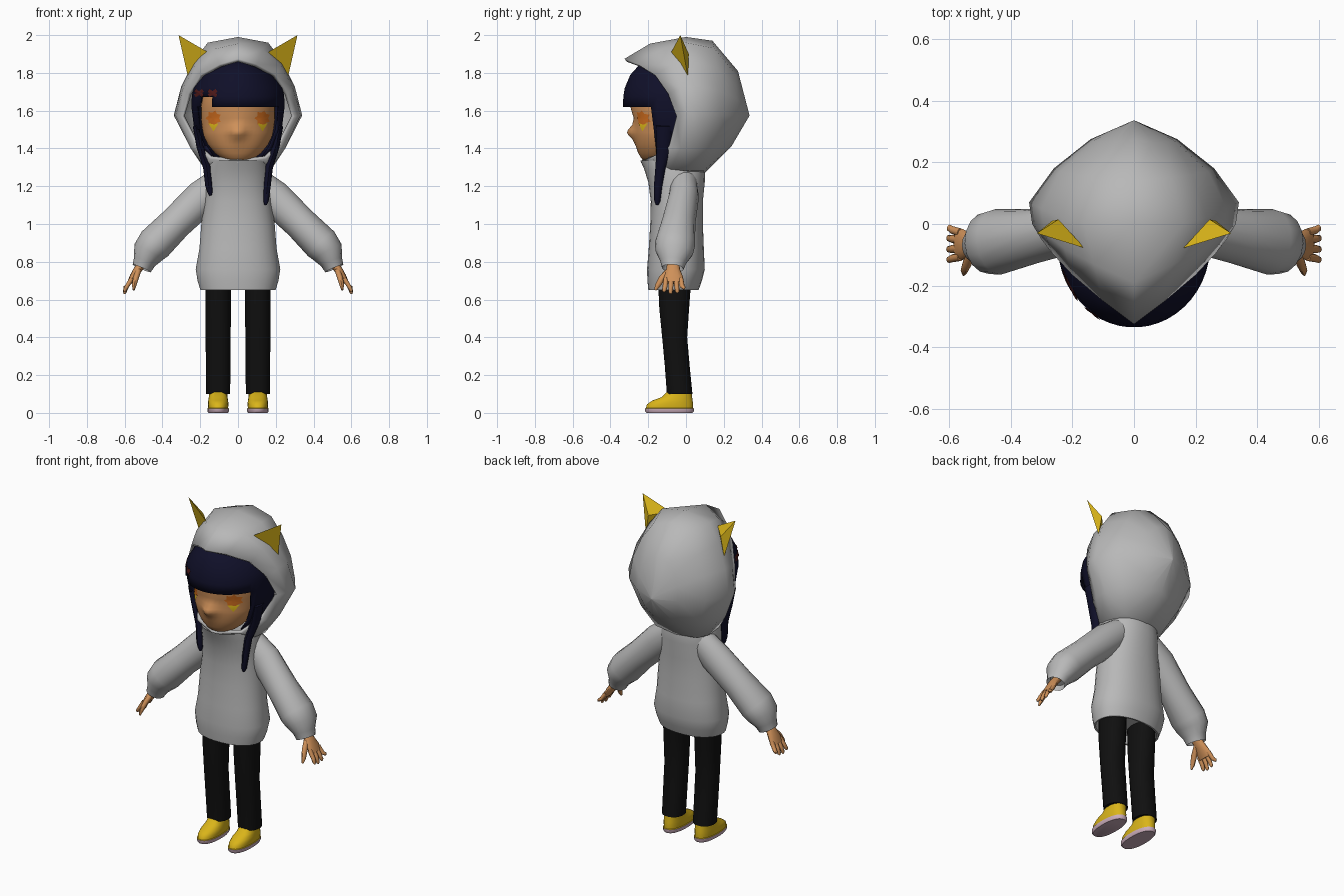
import bpy, bmesh, math
from mathutils import Vector
from mathutils.bvhtree import BVHTree

if "Cube" in bpy.data.objects:
    bpy.data.objects.remove(bpy.data.objects["Cube"])


def mat(name, r, g, b):
    m = bpy.data.materials.new(name)
    m.diffuse_color = (r, g, b, 1)
    m.use_nodes = True
    m.node_tree.nodes["Principled BSDF"].inputs["Base Color"].default_value = m.diffuse_color
    return m


GREY = mat("hoodie grey", .48, .48, .48)
SKIN = mat("skin tan", .62, .28, .10)
HAIR = mat("hair navy", .005, .005, .022)
BLACK = mat("trouser black", .005, .005, .005)
YELLOW = mat("yellow", .70, .46, .01)
PINK = mat("sole pink", .60, .42, .50)
ORANGE = mat("eye orange", .70, .17, .015)
RED = mat("clip red", .08, .01, .01)


def finish(bm, name, mats, mirror=False, thick=0, angle=50):
    bmesh.ops.recalc_face_normals(bm, faces=bm.faces)
    me = bpy.data.meshes.new(name)
    bm.to_mesh(me)
    bm.free()
    ob = bpy.data.objects.new(name, me)
    bpy.context.collection.objects.link(ob)
    for m in mats:
        me.materials.append(m)
    bpy.ops.object.select_all(action='DESELECT')
    ob.select_set(True)
    bpy.context.view_layer.objects.active = ob
    bpy.ops.object.shade_smooth_by_angle(angle=math.radians(angle))
    if thick:
        s = ob.modifiers.new("thickness", 'SOLIDIFY')
        s.thickness, s.offset = thick, -1
    if mirror:
        ob.modifiers.new("mirror", 'MIRROR')
    return ob


def loft(rings, cap0=True, cap1=True):
    """Skin closed rings of points with quads."""
    bm = bmesh.new()
    vs = [[bm.verts.new(p) for p in r] for r in rings]
    n = len(vs[0])
    for a, b in zip(vs, vs[1:]):
        for i in range(n):
            j = (i + 1) % n
            bm.faces.new((a[i], a[j], b[j], b[i]))
    if cap0:
        bm.faces.new(vs[0])
    if cap1:
        bm.faces.new(vs[-1])
    return bm


def slices(rows, n=32, power=2.0, cx=0):
    """Horizontal superellipses from rows of (z, half width, front y, back y)."""
    out = []
    for z, w, yf, yb in rows:
        ring = []
        for i in range(n):
            t = 2 * math.pi * (i + .5) / n
            c, s = math.cos(t), math.sin(t)
            x = math.copysign(abs(c) ** (2 / power), c) * w
            y = math.copysign(abs(s) ** (2 / power), s) * (yb - yf) / 2
            ring.append((cx + x, (yf + yb) / 2 + y, z))
        out.append(ring)
    return out


def tube(path, n=12):
    """Elliptical rings along points of (x, y, z, radius in y, other radius)."""
    pts = [Vector(p[:3]) for p in path]
    out = []
    for i, p in enumerate(path):
        t = (pts[min(i + 1, len(pts) - 1)] - pts[max(i - 1, 0)]).normalized()
        u = Vector((0, 1, 0))
        u = (u - t * u.dot(t)).normalized()
        v = t.cross(u)
        out.append([pts[i] + u * p[3] * math.cos(a) + v * p[4] * math.sin(a)
                    for a in (2 * math.pi * k / n for k in range(n))])
    return out


# hood: profiles from rim to back, from top ridge round to the underside
profiles = [
    [(0, -.325, 1.875), (0, -.19, 1.955), (0, 0, 1.99), (0, .14, 1.97), (0, .275, 1.81)],
    [(.10, -.25, 1.845), (.13, -.13, 1.925), (.16, 0, 1.96), (.12, .15, 1.93), (.06, .265, 1.79)],
    [(.20, -.165, 1.79), (.225, -.08, 1.84), (.235, .02, 1.86), (.19, .16, 1.83), (.11, .265, 1.73)],
    [(.265, -.095, 1.69), (.29, -.03, 1.72), (.30, .05, 1.73), (.24, .17, 1.71), (.13, .27, 1.66)],
    [(.30, -.05, 1.57), (.33, 0, 1.575), (.34, .07, 1.575), (.26, .18, 1.575), (.14, .275, 1.575)],
    [(.22, -.09, 1.41), (.25, -.03, 1.40), (.25, .05, 1.40), (.20, .15, 1.41), (.11, .245, 1.47)],
    [(.15, -.18, 1.345), (.17, -.08, 1.29), (.17, .02, 1.28), (.14, .09, 1.28), (.07, .21, 1.40)],
    [(0, -.24, 1.325), (0, -.12, 1.27), (0, 0, 1.26), (0, .10, 1.27), (0, .24, 1.41)]]
loop = profiles + [[(-x, y, z) for x, y, z in p] for p in profiles[-2:0:-1]]
rings = [[p[k] for p in loop] for k in range(5)]
bm = loft(rings + [[(p[4][0] * .02, .335, 1.575 + (p[4][2] - 1.575) * .02) for p in loop]], cap0=False)
finish(bm, "hood", [GREY], thick=.02)

# hoodie body with a recessed underside
body = [(.70, .18, -.18, .05), (.652, .19, -.19, .055), (.65, .20, -.20, .067), (.70, .215, -.205, .085),
        (.76, .225, -.207, .10), (.87, .205, -.198, .095), (1.0, .195, -.19, .09), (1.12, .178, -.187, .09),
        (1.22, .17, -.20, .10), (1.29, .165, -.222, .10), (1.335, .15, -.242, .09), (1.32, .12, -.215, .06)]
finish(loft(slices(body, power=2.2)), "hoodie_body", [GREY])

# sleeves
sleeve = [(.09, -.01, 1.225, .07, .08), (.19, -.012, 1.14, .08, .094), (.33, -.04, 1.005, .09, .088),
          (.44, -.058, .895, .107, .095), (.475, -.062, .85, .10, .085), (.495, -.067, .80, .07, .06),
          (.51, -.07, .765, .058, .052), (.50, -.07, .785, .045, .04)]
rs = tube(sleeve[:-1], 16)
rs.append([Vector((.495, -.07, .795)) + (v - Vector((.51, -.07, .765))) * .8 for v in rs[-1]])
finish(loft(rs), "sleeve", [GREY], mirror=True)

# hands: palm, four fingers and a thumb
palm = [(.50, -.068, .80, .032, .022), (.53, -.068, .76, .036, .022),
        (.555, -.066, .72, .05, .019), (.572, -.066, .69, .05, .014)]
finish(loft(tube(palm)), "palm", [SKIN], mirror=True)
for i, (y, ye, z) in enumerate([(-.106, -.116, .64), (-.079, -.082, .63), (-.052, -.046, .635), (-.028, -.012, .655)]):
    f = [(.562, y, .71, .014, .013), (.588, (y + ye) / 2, .67, .013, .011),
         (.60, ye, z + .008, .011, .009), (.602, ye, z, .005, .004)]
    finish(loft(tube(f, 8)), "finger_%d" % (i + 1), [SKIN], mirror=True)
thumb = [(.525, -.085, .76, .015, .015), (.54, -.125, .715, .018, .015),
         (.55, -.15, .675, .014, .012), (.552, -.163, .65, .006, .005)]
finish(loft(tube(thumb, 8)), "thumb", [SKIN], mirror=True)

# trouser legs
leg = [(.10, .064, -.102, .035), (.25, .066, -.113, .02), (.40, .067, -.127, .007),
       (.55, .068, -.142, .017), (.72, .068, -.15, .03)]
finish(loft(slices(leg, 20, 2.2, .105)), "trouser_leg", [BLACK], mirror=True)

# shoes with soles coloured by height
shoe = [(0, .052, -.21, .036), (.008, .057, -.217, .042), (.024, .057, -.218, .042), (.026, .053, -.213, .038),
        (.045, .055, -.208, .038), (.065, .053, -.18, .036), (.083, .05, -.13, .033), (.115, .047, -.098, .03)]
bm = loft(slices(shoe, 24, 2.3, .105))
for f in bm.faces:
    f.material_index = 1 if f.calc_center_median().z < .0245 else 0
finish(bm, "shoe", [YELLOW, PINK], mirror=True)

# head with a soft nose bump
face = [(1.335, .06, -.222, -.11), (1.35, .09, -.238, -.07), (1.375, .122, -.253, -.03), (1.42, .16, -.268, .03),
        (1.45, .175, -.272, .06), (1.47, .183, -.275, .07), (1.485, .186, -.276, .08), (1.50, .189, -.276, .09),
        (1.525, .193, -.275, .1), (1.56, .196, -.277, .1), (1.62, .196, -.295, .1), (1.72, .18, -.285, .1),
        (1.80, .12, -.21, .05)]
bm = loft(slices(face, 48))
for v in bm.verts:
    if v.co.y < -.15:
        v.co.y -= .04 * math.exp(-(v.co.x / .04) ** 2 - ((v.co.z - 1.485) / .035) ** 2)
head_tree = BVHTree.FromBMesh(bm)
finish(bm, "head", [SKIN])

# hair cap: face opening and a gap in the fringe are cut by position
cap = [(1.35, .15, -.26, .10), (1.41, .195, -.28, .15), (1.50, .232, -.31, .19), (1.62, .247, -.335, .20),
       (1.675, .245, -.332, .20), (1.72, .238, -.325, .20), (1.79, .195, -.295, .18), (1.84, .13, -.25, .13),
       (1.865, .05, -.18, .05)]
bm = loft(slices(cap, 48), cap0=False)
hair_tree = BVHTree.FromBMesh(bm)
cut = []
for f in bm.faces:
    c = f.calc_center_median()
    if (c.z < 1.62 and c.y < -.165) or (c.z < 1.675 and -.205 < c.x < -.135 and c.y < -.15):
        cut.append(f)
bmesh.ops.delete(bm, geom=cut, context='FACES')
finish(bm, "hair_cap", [HAIR], thick=.012)

# long side locks, one slightly shorter
for side, tip in ((1, 1.10), (-1, 1.15)):
    lock = [(.225, -.115, 1.52, .045, .015), (.20, -.115, 1.41, .04, .02), (.165, -.135, 1.30, .027, .02),
            (.155, -.148, 1.20, .022, .018), (.148, -.152, tip + .02, .016, .014), (.146, -.153, tip, .007, .006)]
    lock = [(x * side, y, z, a, b) for x, y, z, a, b in lock]
    finish(loft(tube(lock, 8)), "side_lock_%s" % ("left" if side > 0 else "right"), [HAIR])


# thin plates laid on a surface seen from the front
def plate(name, tree, outline, m, lift):
    bm = bmesh.new()
    cx = sum(p[0] for p in outline) / len(outline)
    cz = sum(p[1] for p in outline) / len(outline)

    def put(x, z):
        hit = tree.ray_cast(Vector((x, -1, z)), Vector((0, 1, 0)))[0]
        return bm.verts.new((x, hit.y - lift, z))
    mid = put(cx, cz)
    inner = [put((x + cx) / 2, (z + cz) / 2) for x, z in outline]
    outer = [put(x, z) for x, z in outline]
    n = len(outline)
    for i in range(n):
        j = (i + 1) % n
        bm.faces.new((mid, inner[i], inner[j]))
        bm.faces.new((inner[i], outer[i], outer[j], inner[j]))
    finish(bm, name, [m])


for side, tag in ((1, "left"), (-1, "right")):
    star = []
    for k in range(14):
        a, r = math.pi * k / 7, (.042 if k % 2 else .030)
        star.append((side * .13 + r * math.cos(a), 1.56 + r * math.sin(a)))
    plate("eye_" + tag, head_tree, star, ORANGE, .004)
    x = side * .13
    plate("eye_mark_" + tag, head_tree, [(x - .026, 1.532), (x + .026, 1.532), (x, 1.49)], YELLOW, .006)

# crossed hair clips
for i, x in enumerate((-.207, -.135)):
    for k, a in enumerate((.6, -.6)):
        c, s = math.cos(a), math.sin(a)
        bar = [(x + u * c - v * s, 1.693 + u * s + v * c)
               for u, v in ((-.026, -.009), (.026, -.009), (.026, .009), (-.026, .009))]
        plate("hair_clip_%d_%d" % (i, k), hair_tree, bar, RED, .006 + .002 * k)

# pointed hood ears
bm = bmesh.new()
a, b, t, k = [bm.verts.new(p) for p in
              ((.16, -.078, 1.91), (.265, .01, 1.78), (.315, -.03, 2.0), (.245, .015, 1.90))]
for f in ((a, b, t), (a, t, k), (t, b, k), (b, a, k)):
    bm.faces.new(f)
finish(bm, "hood_ear", [YELLOW], mirror=True, angle=30)
